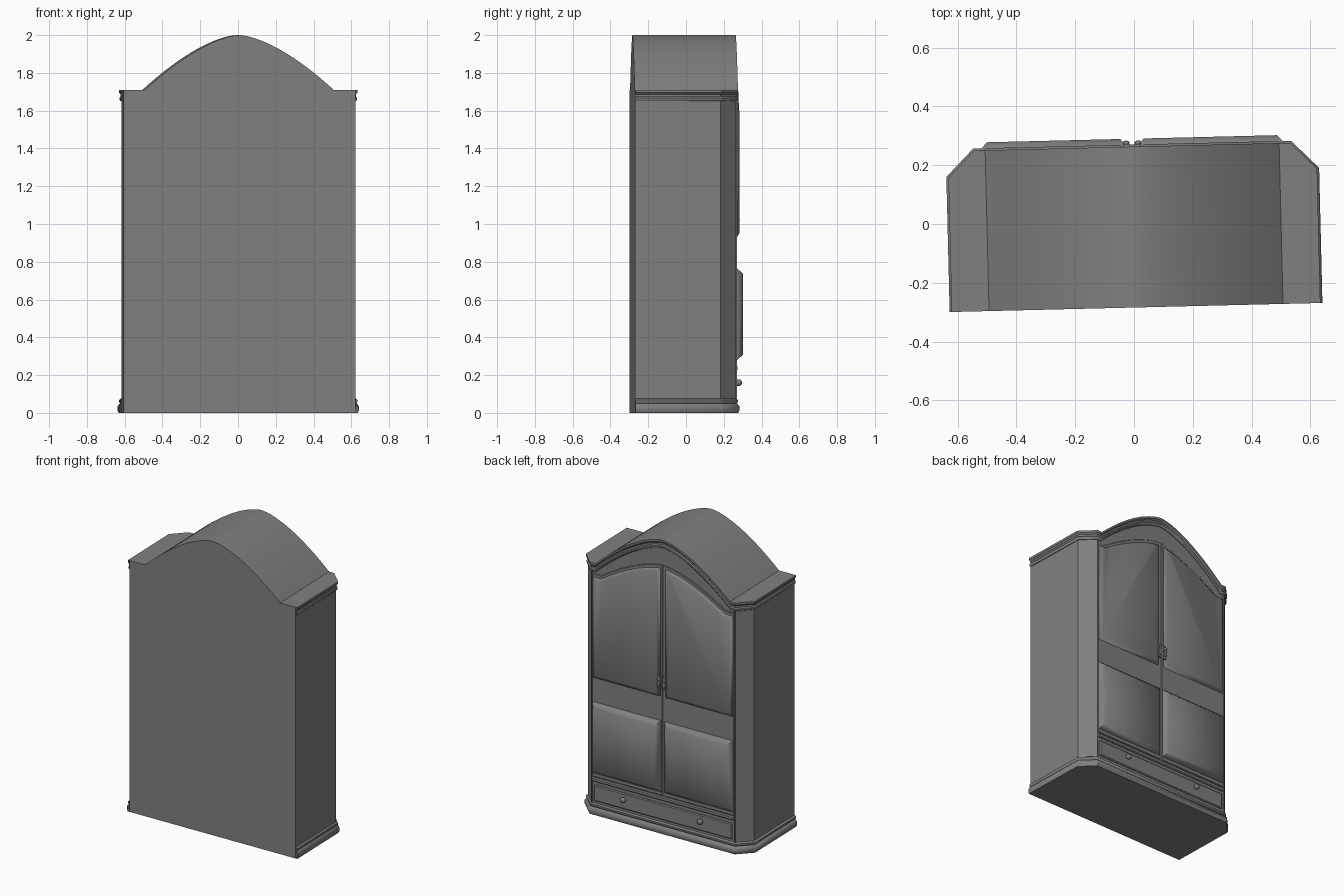
import bpy, bmesh, math

if "Cube" in bpy.data.objects:
    bpy.data.objects.remove(bpy.data.objects["Cube"])

TURN = 0.0244                      # slight turn of the whole cabinet
HALF, BACK, CHAMFER_Y = 0.614, -0.284, 0.167
FRONT_X, FRONT_Y = 0.532, 0.25
SHOULDER, PEAK, ARCH_HALF = 1.71, 2.0, 0.5

grey = bpy.data.materials.new("grey wood")
grey.use_nodes = True
colour = (0.216, 0.216, 0.216, 1)
grey.diffuse_color = colour
grey.node_tree.nodes["Principled BSDF"].inputs["Base Color"].default_value = colour


def finish(name, bm, angle=30):
    bmesh.ops.recalc_face_normals(bm, faces=bm.faces)
    mesh = bpy.data.meshes.new(name)
    bm.to_mesh(mesh)
    bm.free()
    mesh.materials.append(grey)
    ob = bpy.data.objects.new(name, mesh)
    bpy.context.collection.objects.link(ob)
    ob.rotation_euler.z = TURN
    bpy.ops.object.select_all(action="DESELECT")
    ob.select_set(True)
    bpy.context.view_layer.objects.active = ob
    bpy.ops.object.shade_smooth_by_angle(angle=math.radians(angle))
    return ob


def loft(name, rings, closed=True, caps=True, angle=30):
    """Skin a list of matching point rings."""
    bm = bmesh.new()
    vs = [[bm.verts.new(p) for p in ring] for ring in rings]
    n = len(rings[0])
    for a, b in zip(vs, vs[1:]):
        for i in range(n if closed else n - 1):
            j = (i + 1) % n
            bm.faces.new((a[i], a[j], b[j], b[i]))
    if caps:
        bm.faces.new(vs[0])
        bm.faces.new(vs[-1])
    return finish(name, bm, angle)


def arch(x, base, rise, half):
    return base + rise * max(0, 1 - (abs(x) / half) ** 1.58)


def top_line(x):
    return arch(x, SHOULDER, PEAK - SHOULDER, ARCH_HALF)


def door_line(x):
    return arch(x, 1.635, 0.19, 0.46)


def spread(a, b, n):
    return [a + (b - a) * i / n for i in range(n + 1)]


def plan(o, xs=()):
    """Chamfered outline in plan, pushed out by o, from the right rear round to the left rear."""
    k = o * 0.41
    right = [(HALF + o, BACK), (HALF + o, CHAMFER_Y + k), (FRONT_X + k, FRONT_Y + o)]
    return right + [(x, FRONT_Y + o) for x in xs] + [(-x, y) for x, y in reversed(right)]


# Carcass and arched roof
loft("cabinet_body", [[(x, y, z) for x, y in plan(0)] for z in (0, SHOULDER)])
xs = spread(ARCH_HALF, -ARCH_HALF, 48)
loft("arched_roof", [[(x, y, top_line(x)) for x in xs] for y in (BACK, FRONT_Y)])


# Mouldings: a profile of (push out, height) swept round the sides and front
def moulding(name, profile, height, xs=()):
    rings = [[(x, y, height(x) + dz) for x, y in plan(o, xs)] for o, dz in profile]
    loft(name, rings + rings[:1], closed=False, caps=False, angle=40)


moulding("base_moulding", [(-0.01, 0), (0.014, 0), (0.02, 0.012), (0.02, 0.035),
                           (0.012, 0.045), (0.006, 0.05), (0.012, 0.058),
                           (0.012, 0.068), (0.003, 0.075), (-0.01, 0.075)], lambda x: 0)
moulding("arched_cornice", [(-0.01, -0.06), (0.004, -0.06), (0.01, -0.052), (0.01, -0.043),
                            (0.004, -0.036), (0.004, -0.024), (0.013, -0.014),
                            (0.013, 0), (-0.01, 0)], top_line, xs)


# Raised panel with a sloping border, drawn as an outline in x and z
def panel(name, outline, y0, y1, border, angle=30):
    px = [p[0] for p in outline]
    pz = [p[1] for p in outline]
    cx, cz = (min(px) + max(px)) / 2, (min(pz) + max(pz)) / 2
    sx = 1 - 2 * border / (max(px) - min(px))
    sz = 1 - 2 * border / (max(pz) - min(pz))
    back = [(x, FRONT_Y - 0.01, z) for x, z in outline]
    edge = [(x, y0, z) for x, z in outline]
    face = [(cx + (x - cx) * sx, y1, cz + (z - cz) * sz) for x, z in outline]
    return loft(name, [back, edge, face], angle=angle)


def rect(x0, x1, z0, z1):
    return [(x0, z0), (x1, z0), (x1, z1), (x0, z1)]


def arched(x0, x1, z0, drop):
    return [(x0, z0)] + [(x, door_line(x) - drop) for x in spread(x0, x1, 24)] + [(x1, z0)]


def solid(name, kind, loc, scale, **kw):
    bm = bmesh.new()
    getattr(bmesh.ops, kind)(bm, **kw)
    bmesh.ops.scale(bm, vec=scale, verts=bm.verts)
    bmesh.ops.translate(bm, vec=loc, verts=bm.verts)
    return finish(name, bm)


for side, s in (("left", 1), ("right", -1)):
    # Doors with an arched upper panel and a deep lower panel
    panel(side + "_door", arched(s * 0.004, s * 0.526, 0.255, 0), 0.253, 0.256, 0.004)
    panel(side + "_upper_panel", arched(s * 0.02, s * 0.518, 0.93, 0.022), 0.257, 0.27, 0.022, 60)
    panel(side + "_lower_panel", rect(s * 0.012, s * 0.522, 0.28, 0.765), 0.258, 0.29, 0.028, 60)
    # Door handle: back plate with a drop pull
    hx = s * 0.02
    solid(side + "_handle_plate", "create_cube", (hx, 0.263, 1.03), (0.022, 0.018, 0.09), size=1)
    solid(side + "_handle_boss", "create_uvsphere", (hx, 0.275, 1.055), (1, 0.8, 1),
          u_segments=12, v_segments=8, radius=0.011)
    solid(side + "_handle_drop", "create_uvsphere", (hx, 0.277, 1.02), (0.7, 0.45, 1.6),
          u_segments=12, v_segments=8, radius=0.016)
    # Drawer knob on a short stem
    solid(side + "_knob_stem", "create_cube", (s * 0.285, 0.262, 0.16), (0.014, 0.03, 0.014), size=1)
    solid(side + "_drawer_knob", "create_uvsphere", (s * 0.285, 0.273, 0.16), (1, 0.9, 1),
          u_segments=16, v_segments=10, radius=0.018)
    # Slim corner post beside the doors
    panel(side + "_corner_post", rect(s * 0.527, s * 0.532, 0.075, 1.65), 0.256, 0.258, 0.001)

# Drawer front and the rail above it
panel("drawer_front", rect(-0.512, 0.512, 0.092, 0.2), 0.254, 0.259, 0.006)
panel("drawer_rail", rect(-0.526, 0.526, 0.222, 0.25), 0.254, 0.26, 0.006)
